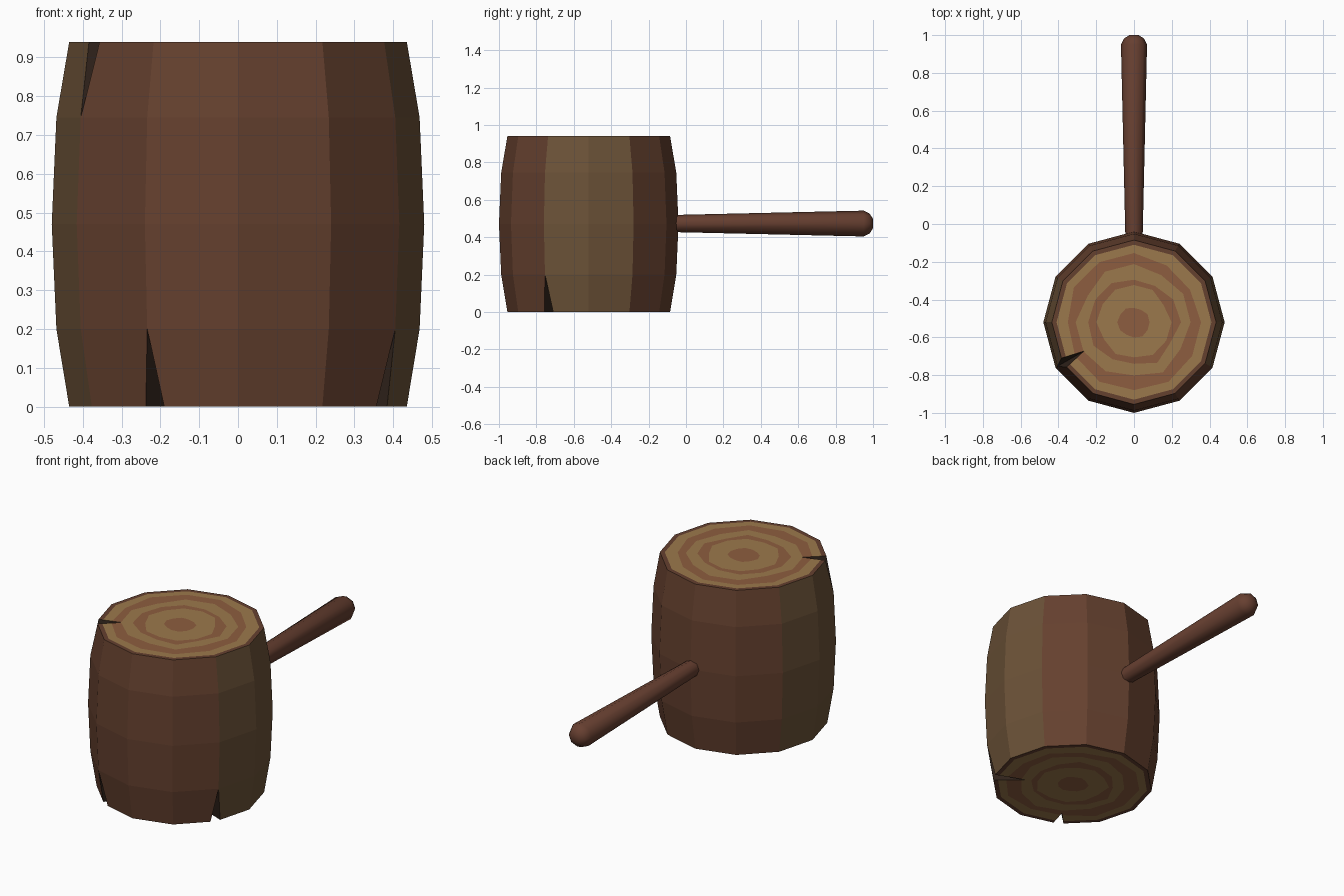
import bpy, bmesh, math, random
from mathutils import Vector

if "Cube" in bpy.data.objects:
    bpy.data.objects.remove(bpy.data.objects["Cube"])

random.seed(4)
SIDES, CY, H = 12, -0.52, 0.94


def material(name, rgb):
    m = bpy.data.materials.new(name)
    m.diffuse_color = (*rgb, 1)
    m.use_nodes = True
    m.node_tree.nodes["Principled BSDF"].inputs["Base Color"].default_value = m.diffuse_color
    return m


BARK, OLIVE, TAN, RING, CRACK = range(5)
wood = [material("bark", (0.13, 0.052, 0.028)),
        material("olive_bark", (0.15, 0.085, 0.039)),
        material("tan_wood", (0.33, 0.19, 0.072)),
        material("growth_ring", (0.27, 0.11, 0.05)),
        material("crack", (0.03, 0.017, 0.011))]
handle_mat = material("handle_wood", (0.135, 0.05, 0.03))


def make_object(name, bm, mats):
    bmesh.ops.recalc_face_normals(bm, faces=bm.faces)
    me = bpy.data.meshes.new(name)
    bm.to_mesh(me)
    bm.free()
    for m in mats:
        me.materials.append(m)
    ob = bpy.data.objects.new(name, me)
    bpy.context.collection.objects.link(ob)
    return ob


def head_point(r, deg, z):
    a = math.radians(deg)
    return Vector((r * math.cos(a), CY + r * math.sin(a), z))


def bridge(bm, a, b, mat):
    n = len(a)
    for i in range(n):
        j = (i + 1) % n
        f = bm.faces.new((a[i], a[j], b[j], b[i]))
        f.material_index = mat(i) if callable(mat) else mat


# Barrel-shaped head with ringed end grain on both ends
bm = bmesh.new()


def ring(r, z, wobble=0.0):
    return [bm.verts.new(head_point(r + random.uniform(-wobble, wobble), 360 * i / SIDES, z))
            for i in range(SIDES)]


walls = [ring(r, z) for r, z in
         [(0.435, 0), (0.468, 0.2), (0.48, 0.47), (0.468, 0.745), (0.435, H)]]
for a, b in zip(walls, walls[1:]):
    bridge(bm, a, b, lambda i: OLIVE if i in (0, 5, 6, 11) else BARK)

GRAIN = [(0.41, 0, BARK), (0.355, 0.015, TAN), (0.295, 0.015, RING),
         (0.235, 0.015, TAN), (0.19, 0.012, RING), (0.083, 0.008, TAN)]
for outer, z in ((walls[0], 0), (walls[-1], H)):
    for r, wobble, mat in GRAIN:
        inner = ring(r, z, wobble)
        bridge(bm, outer, inner, mat)
        outer = inner
    bm.faces.new(outer).material_index = RING
head = make_object("mallet_head", bm, wood)


# Wedge-shaped cracks: (corner angle, end height, tip height, inner tip radius)
def cut_crack(deg, z_end, z_tip, r_tip):
    t, v = head_point(r_tip, deg, z_end), head_point(0.468, deg, z_tip)
    mid = (t + v) / 2
    pts = [mid + (t - mid) * 1.6, mid + (v - mid) * 1.6]
    pts += [mid + (head_point(0.43, deg + d, z_end) - mid) * 2 for d in (-3.7, 3.7)]
    cb = bmesh.new()
    vs = [cb.verts.new(p) for p in pts]
    for idx in ((0, 1, 2), (0, 1, 3), (0, 2, 3), (1, 2, 3)):
        cb.faces.new([vs[i] for i in idx]).material_index = CRACK
    cutter = make_object("crack_cutter", cb, wood)
    cutter.hide_render = True
    mod = head.modifiers.new("crack", 'BOOLEAN')
    mod.operation, mod.solver, mod.object = 'DIFFERENCE', 'EXACT', cutter
    bpy.context.view_layer.objects.active = head
    bpy.ops.object.modifier_apply(modifier=mod.name)
    bpy.data.objects.remove(cutter)


for crack in ((210, H, 0.745, 0.305), (240, 0, 0.2, 0.32), (330, 0, 0.2, 0.25)):
    cut_crack(*crack)

# Tapered handle with a rounded end, running back along y
bm = bmesh.new()
N, HZ = 8, 0.473
PROFILE = [(-0.1, 0.045), (0.95, 0.069), (0.983, 0.052), (1.0, 0.024)]
rings = [[bm.verts.new((r * math.cos(2 * math.pi * i / N), y,
                        HZ + r * math.sin(2 * math.pi * i / N))) for i in range(N)]
         for y, r in PROFILE]
for a, b in zip(rings, rings[1:]):
    bridge(bm, a, b, 0)
bm.faces.new(rings[0])
bm.faces.new(rings[-1])
handle = make_object("handle", bm, [handle_mat])
bpy.ops.object.select_all(action='DESELECT')
handle.select_set(True)
bpy.context.view_layer.objects.active = handle
bpy.ops.object.shade_smooth_by_angle(angle=math.radians(50))
